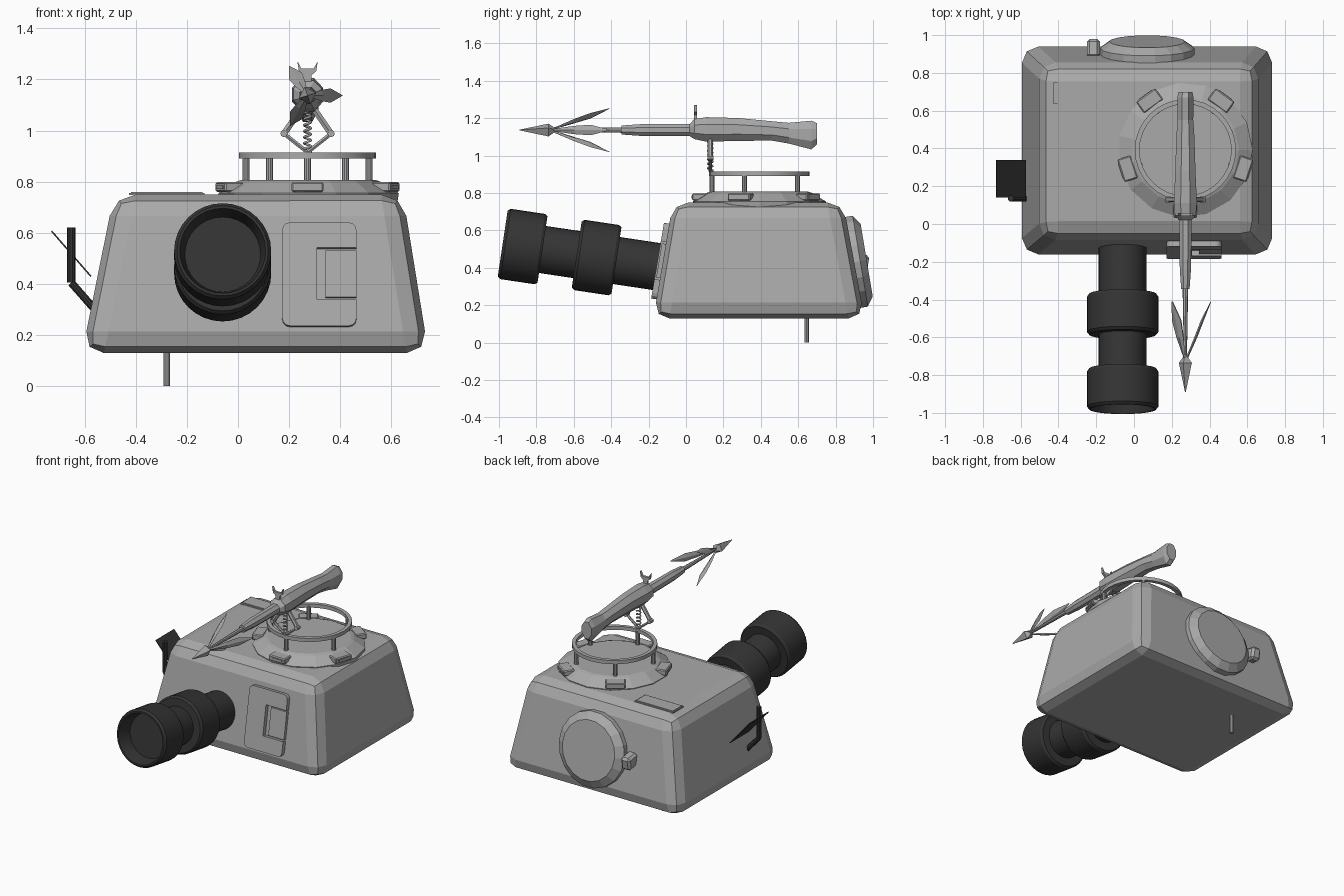
import bpy, bmesh
from math import sin, cos, pi, radians
from mathutils import Vector, Matrix

cube = bpy.data.objects.get("Cube")
if cube:
    bpy.data.objects.remove(cube, do_unlink=True)


def material(name, value):
    m = bpy.data.materials.new(name)
    m.use_nodes = True
    color = (value, value, value, 1)
    m.diffuse_color = color
    bsdf = next(n for n in m.node_tree.nodes if n.type == 'BSDF_PRINCIPLED')
    bsdf.inputs["Base Color"].default_value = color
    return m


GREY = material("mid grey", 0.4)
DARK = material("charcoal", 0.035)


def finish(name, bm, mat, matrix=Matrix(), smooth=False):
    """Turn a bmesh into a placed object."""
    bmesh.ops.recalc_face_normals(bm, faces=bm.faces)
    mesh = bpy.data.meshes.new(name)
    bm.to_mesh(mesh)
    bm.free()
    mesh.materials.append(mat)
    ob = bpy.data.objects.new(name, mesh)
    bpy.context.collection.objects.link(ob)
    ob.matrix_world = matrix
    if smooth:
        bpy.ops.object.select_all(action='DESELECT')
        ob.select_set(True)
        bpy.context.view_layer.objects.active = ob
        bpy.ops.object.shade_smooth_by_angle(angle=radians(30))
    return ob


def aim(origin, direction):
    """Matrix putting local z along a direction."""
    q = Vector(direction).to_track_quat('Z', 'Y')
    return Matrix.Translation(origin) @ q.to_matrix().to_4x4()


def lathe(name, profile, sides, mat, matrix=Matrix(), closed=False, smooth=False):
    """Spin (radius, height) points round local z."""
    bm = bmesh.new()
    vs = [bm.verts.new((r, 0, h)) for r, h in profile]
    es = [bm.edges.new(p) for p in zip(vs, vs[1:])]
    if closed:
        es.append(bm.edges.new((vs[-1], vs[0])))
    bmesh.ops.spin(bm, geom=vs + es, axis=(0, 0, 1), cent=(0, 0, 0),
                   angle=2 * pi, steps=sides)
    bmesh.ops.remove_doubles(bm, verts=bm.verts, dist=1e-4)
    return finish(name, bm, mat, matrix, smooth)


def rod(name, a, b, radius, mat=GREY, sides=10):
    a, b = Vector(a), Vector(b)
    h = (b - a).length
    return lathe(name, [(0, 0), (radius, 0), (radius, h), (0, h)], sides, mat,
                 aim(a, b - a), smooth=sides > 6)


def box(name, size, loc, mat=GREY, rot=Matrix(), bevel=0):
    bm = bmesh.new()
    bmesh.ops.create_cube(bm, size=1, matrix=Matrix.Diagonal((*size, 1)))
    if bevel:
        bmesh.ops.bevel(bm, geom=bm.edges[:], offset=bevel, segments=1, affect='EDGES')
    return finish(name, bm, mat, Matrix.Translation(loc) @ rot)


def loft(name, stations, sides, matrix=Matrix(), turn=0.0):
    """Skin elliptical sections (y, z, half width, half height)."""
    bm = bmesh.new()
    rings = []
    for y, z, hx, hz in stations:
        angles = [2 * pi * (i + turn) / sides for i in range(sides)]
        rings.append([bm.verts.new((hx * cos(t), y, z + hz * sin(t))) for t in angles])
    for a, b in zip(rings, rings[1:]):
        for i in range(sides):
            j = (i + 1) % sides
            bm.faces.new((a[i], a[j], b[j], b[i]))
    bm.faces.new(rings[0])
    bm.faces.new(rings[-1])
    return finish(name, bm, GREY, matrix)


def extrude_outline(name, points, depth, matrix=Matrix(), corner=0.0):
    """Extrude an x-z outline along y, rounding its outermost corners."""
    bm = bmesh.new()
    face = bm.faces.new([bm.verts.new((x, -depth / 2, z)) for x, z in points])
    out = bmesh.ops.extrude_face_region(bm, geom=[face])["geom"]
    bmesh.ops.translate(bm, vec=(0, depth, 0),
                        verts=[g for g in out if isinstance(g, bmesh.types.BMVert)])
    if corner:
        w, h = max(p[0] for p in points), max(p[1] for p in points)
        sel = [e for e in bm.edges if abs((e.verts[0].co - e.verts[1].co).y) > depth / 2
               and abs(abs(e.verts[0].co.x) - w) < 1e-4
               and abs(abs(e.verts[0].co.z) - h) < 1e-4]
        bmesh.ops.bevel(bm, geom=sel, offset=corner, segments=3, profile=0.5, affect='EDGES')
    return finish(name, bm, GREY, matrix)


# Main housing: tapered box with rounded edges
bm = bmesh.new()
bmesh.ops.create_cube(bm, size=2)
for v in bm.verts:
    top, right, back = (c > 0 for c in (v.co.z, v.co.x, v.co.y))
    x = (0.645 if right else -0.485) if top else (0.745 if right else -0.61)
    y = (0.84 if back else -0.07) if top else (0.955 if back else -0.175)
    v.co = (x, y, 0.75 if top else 0.13)
bmesh.ops.bevel(bm, geom=bm.edges[:], offset=0.085, segments=2, profile=0.5, affect='EDGES')
finish("housing", bm, GREY)

# Lens barrel with two grip rings and a recessed front glass
lens = [(0, .1), (.148, .1), (.165, .01), (.168, 0), (.178, 0), (.19, .015), (.19, .2),
        (.18, .215), (.127, .215), (.127, .4), (.178, .4), (.19, .415), (.19, .6),
        (.18, .615), (.127, .615), (.127, .93), (0, .93)]
lathe("lens_barrel", lens, 32, DARK,
      aim((-0.06, -0.98, 0.53), (0, cos(radians(8.5)), -sin(radians(8.5)))), smooth=True)

# Front door with a side notch and a latch paddle set into it
lean = Matrix.Rotation(radians(-9.6), 4, 'X')
door = Matrix.Translation((0.318, -0.125, 0.434)) @ lean
W, H, N, T, B = 0.145, 0.205, -0.01, 0.105, -0.1
extrude_outline("front_door", [(-W, -H), (W, -H), (W, B), (N, B), (N, T), (W, T),
                               (W, H), (-W, H)], 0.055, door, 0.03)
extrude_outline("door_paddle", [(0.025, B + .01), (W, B + .01), (W, T - .01),
                                (0.025, T - .01)], 0.04, door)

# Round rear hatch with its catch
normal = Vector((0, cos(radians(9.5)), sin(radians(9.5))))
lathe("rear_hatch", [(0, -.03), (.25, -.03), (.25, .035), (.2, .07), (0, .07)], 18, GREY,
      aim((0.07, 0.897, 0.43), normal))
box("hatch_catch", (0.07, 0.1, 0.09), (-0.215, 0.925, 0.43), rot=lean, bevel=0.015)

# Thin roof panel: rim plate with a smaller lid on top
box("roof_panel_rim", (0.295, 0.115, 0.008), (-0.278, 0.692, 0.752))
box("roof_panel_lid", (0.28, 0.1, 0.008), (-0.278, 0.692, 0.756))

# Foot rod under the housing
rod("foot_rod", (-0.278, 0.645, 0), (-0.278, 0.645, 0.16), 0.013)

# Side bracket and its slanted plate
elbow = [(-0.56, 0.3), (-0.652, 0.405), (-0.652, 0.62)]
for n, (a, b) in enumerate(zip(elbow, elbow[1:])):
    rod("side_bracket_%d" % n, (a[0], 0.135, a[1]), (b[0], 0.135, b[1]), 0.016, DARK)
box("side_plate", (0.235, 0.2, 0.006), (-0.652, 0.24, 0.518), DARK,
    Matrix.Rotation(radians(49), 4, 'Y'))

# Turret base, posts, blocks and rail
CX, CY = 0.272, 0.392
centre = Matrix.Translation((CX, CY, 0))
lathe("turret_base", [(0, .71), (.35, .71), (.357, .755), (.285, .8), (.265, .807), (0, .807)],
      15, GREY, centre)
lathe("turret_rail", [(.243, .89), (.268, .89), (.268, .915), (.243, .915)], 32, GREY,
      centre, closed=True, smooth=True)
for k in range(5):
    t = radians(270 + 72 * k)
    px, py = CX + 0.253 * cos(t), CY + 0.253 * sin(t)
    rod("rail_post_%d" % k, (px, py, 0.79), (px, py, 0.9), 0.014)
    spin = Matrix.Rotation(t, 4, 'Z')
    block = (CX + 0.322 * cos(t), CY + 0.322 * sin(t), 0.779)
    box("turret_block_%d" % k, (0.075, 0.125, 0.038), block, rot=spin, bevel=0.006)
    slot = (CX + 0.36 * cos(t), CY + 0.36 * sin(t), 0.779)
    box("block_lip_%d" % k, (0.006, 0.085, 0.014), slot, rot=spin)

# Scissor mount with a coil spring
MY = 0.13
for side, s in (("left", 1), ("right", -1)):
    knee = (CX + s * 0.092, MY, 0.988)
    rod("mount_lower_arm_" + side, (CX, MY, 0.915), knee, 0.009, sides=6)
    rod("mount_upper_arm_" + side, knee, (CX + s * 0.025, MY, 1.085), 0.014, sides=6)
    rod("mount_pivot_" + side, (knee[0], MY - 0.016, 0.988), (knee[0], MY + 0.016, 0.988), 0.014)
curve = bpy.data.curves.new("mount_spring", 'CURVE')
curve.dimensions = '3D'
curve.bevel_depth = 0.005
curve.bevel_resolution = 1
spline = curve.splines.new('POLY')
COUNT = 84
spline.points.add(COUNT - 1)
for i, p in enumerate(spline.points):
    t = 2 * pi * i / 12
    p.co = (CX + 0.013 * cos(t), MY + 0.013 * sin(t), 0.915 + 0.165 * i / COUNT, 1)
curve.materials.append(GREY)
bpy.context.collection.objects.link(bpy.data.objects.new("mount_spring", curve))

# Launcher: barrel and stock in one skin
axis = Matrix.Translation((CX, 0, 1.137))
loft("launcher", [(-.345, 0, .024, .026), (-.24, 0, .032, .034), (.02, 0, .036, .036),
                  (.045, .005, .06, .058), (.11, .003, .066, .071), (.28, .003, .058, .066),
                  (.46, -.005, .052, .056), (.55, -.017, .045, .06), (.67, -.027, .046, .083),
                  (.7, -.02, .04, .062)], 8, axis, 0.5)

# Forked sight on top of the launcher
prongs = [(.016, 0), (.016, .03), (.034, .045), (.04, .085), (.024, .055)]
outline = prongs + [(-x, z) for x, z in reversed(prongs)]
extrude_outline("forked_sight", outline, 0.016, Matrix.Translation((CX, 0.05, 1.187)))

# Harpoon: shaft, head and three swept blades
loft("harpoon_shaft", [(-.72, 0, .008, .008), (-.33, 0, .015, .015)], 8, axis)
loft("harpoon_head", [(-.89, 0, .002, .002), (-.735, 0, .036, .036), (-.7, 0, .01, .01)],
     4, axis, 0.2)
for k, angle in enumerate((0, 122, 240)):
    loft("harpoon_blade_%d" % k, [(-.71, .008, .006, .006), (-.6, .055, .022, .008),
                                  (-.51, .09, .028, .008), (-.41, .135, .002, .002)],
         4, axis @ Matrix.Rotation(radians(90 - angle), 4, 'Y'))
